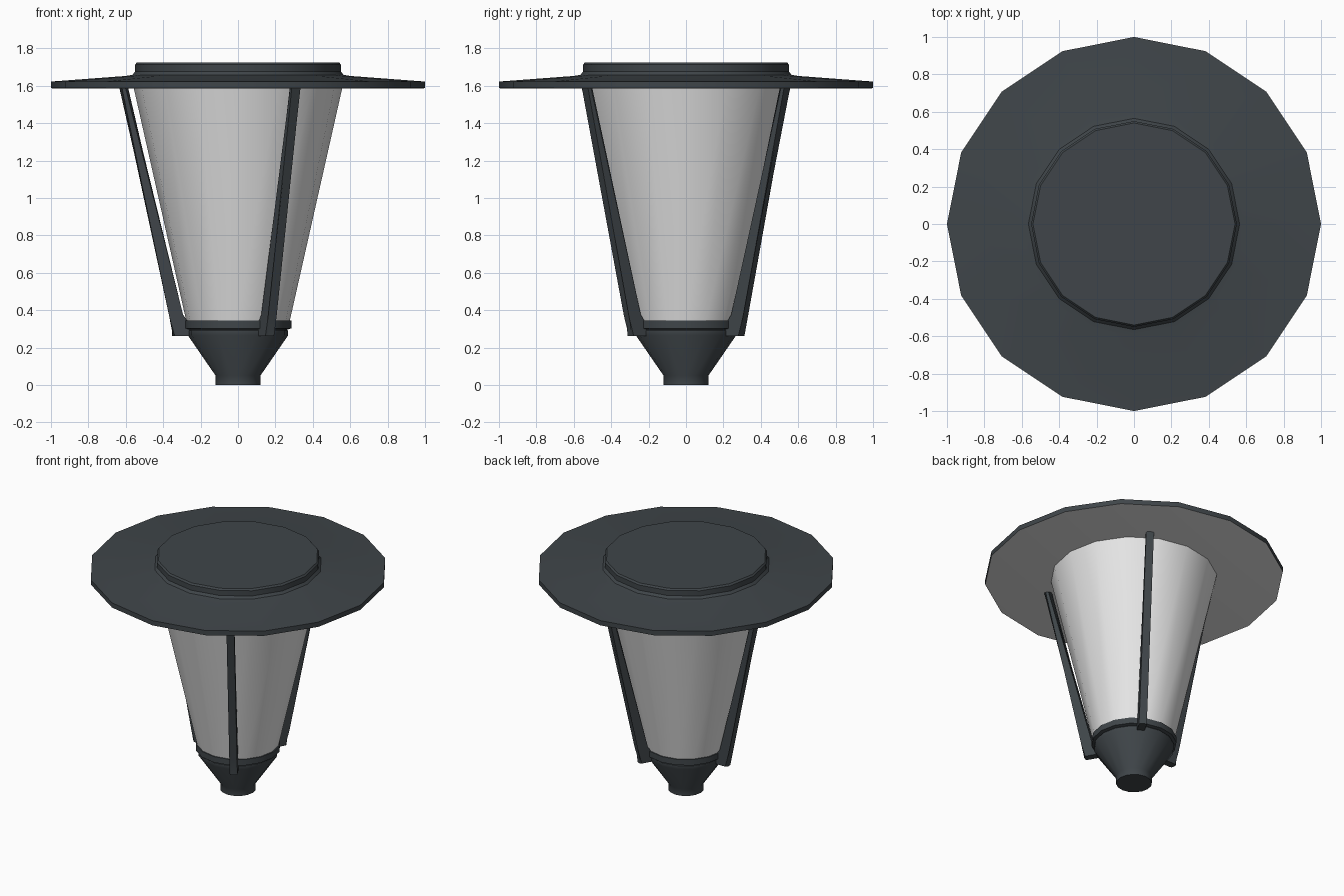
import bpy, bmesh, math

if "Cube" in bpy.data.objects:
    bpy.data.objects.remove(bpy.data.objects["Cube"])

SIDES = 16


def material(name, rgb):
    m = bpy.data.materials.new(name)
    m.diffuse_color = (*rgb, 1.0)
    m.use_nodes = True
    m.node_tree.nodes["Principled BSDF"].inputs["Base Color"].default_value = m.diffuse_color
    return m


charcoal = material("charcoal metal", (0.050, 0.060, 0.067))
white = material("frosted white", (0.80, 0.80, 0.80))


def finish(name, bm, mats, angle=35):
    bmesh.ops.recalc_face_normals(bm, faces=bm.faces)
    me = bpy.data.meshes.new(name)
    bm.to_mesh(me)
    bm.free()
    for m in mats:
        me.materials.append(m)
    ob = bpy.data.objects.new(name, me)
    bpy.context.collection.objects.link(ob)
    bpy.ops.object.select_all(action='DESELECT')
    ob.select_set(True)
    bpy.context.view_layer.objects.active = ob
    bpy.ops.object.shade_smooth_by_angle(angle=math.radians(angle))
    return ob


def lathe(name, profile, mats, rule=None):
    """Turn (radius, z) points into a closed 16-sided solid."""
    bm = bmesh.new()
    rings = []
    for r, z in profile:
        rings.append([bm.verts.new((r * math.cos(2 * math.pi * i / SIDES),
                                    r * math.sin(2 * math.pi * i / SIDES), z))
                      for i in range(SIDES)])
    for a, b in zip(rings, rings[1:]):
        for i in range(SIDES):
            j = (i + 1) % SIDES
            bm.faces.new((a[i], a[j], b[j], b[i]))
    bm.faces.new(rings[0][::-1])
    bm.faces.new(rings[-1])
    bmesh.ops.recalc_face_normals(bm, faces=bm.faces)
    if rule:
        for f in bm.faces:
            f.material_index = rule(f)
    return finish(name, bm, mats)


# Base: spigot, flared cup and collar with a groove
lathe("base", [(0.12, 0), (0.12, 0.05), (0.268, 0.265), (0.268, 0.29),
               (0.262, 0.296), (0.285, 0.302), (0.285, 0.345)], [charcoal])

# Frosted tapering shade
lathe("lamp_shade", [(0.275, 0.335), (0.558, 1.59)], [white])

# Wide hat with raised cap and pale underside
lathe("hat", [(0.985, 1.585), (1.0, 1.587), (1.0, 1.622), (0.60, 1.652),
              (0.565, 1.658), (0.55, 1.675), (0.55, 1.713), (0.54, 1.725)],
      [charcoal, white],
      lambda f: 1 if f.normal.z < -0.99 else 0)

# Three struts with thicker feet, as radial profiles extruded sideways
STRUT = [(0.255, 0.262), (0.352, 0.262), (0.354, 0.37), (0.637, 1.6),
         (0.590, 1.6), (0.307, 0.37), (0.285, 0.338), (0.255, 0.335)]
HALF = 0.026
for n, deg in enumerate((60, 180, 300), 1):
    a = math.radians(deg)
    c, s = math.cos(a), math.sin(a)
    bm = bmesh.new()
    left, right = ([bm.verts.new((r * c - t * s, r * s + t * c, z)) for r, z in STRUT]
                   for t in (-HALF, HALF))
    bm.faces.new(left)
    bm.faces.new(right[::-1])
    k = len(STRUT)
    long_edges = []
    for i in range(k):
        j = (i + 1) % k
        bm.faces.new((left[i], right[i], right[j], left[j]))
    # Round the long outer and inner edges
    for side in (left, right):
        for i, j in ((1, 2), (2, 3), (4, 5), (5, 6)):
            long_edges.append(bm.edges.get((side[i], side[j])))
    bmesh.ops.bevel(bm, geom=long_edges, offset=0.014, segments=2,
                    profile=0.5, affect='EDGES', clamp_overlap=True)
    finish(f"strut_{n}", bm, [charcoal], 40)
